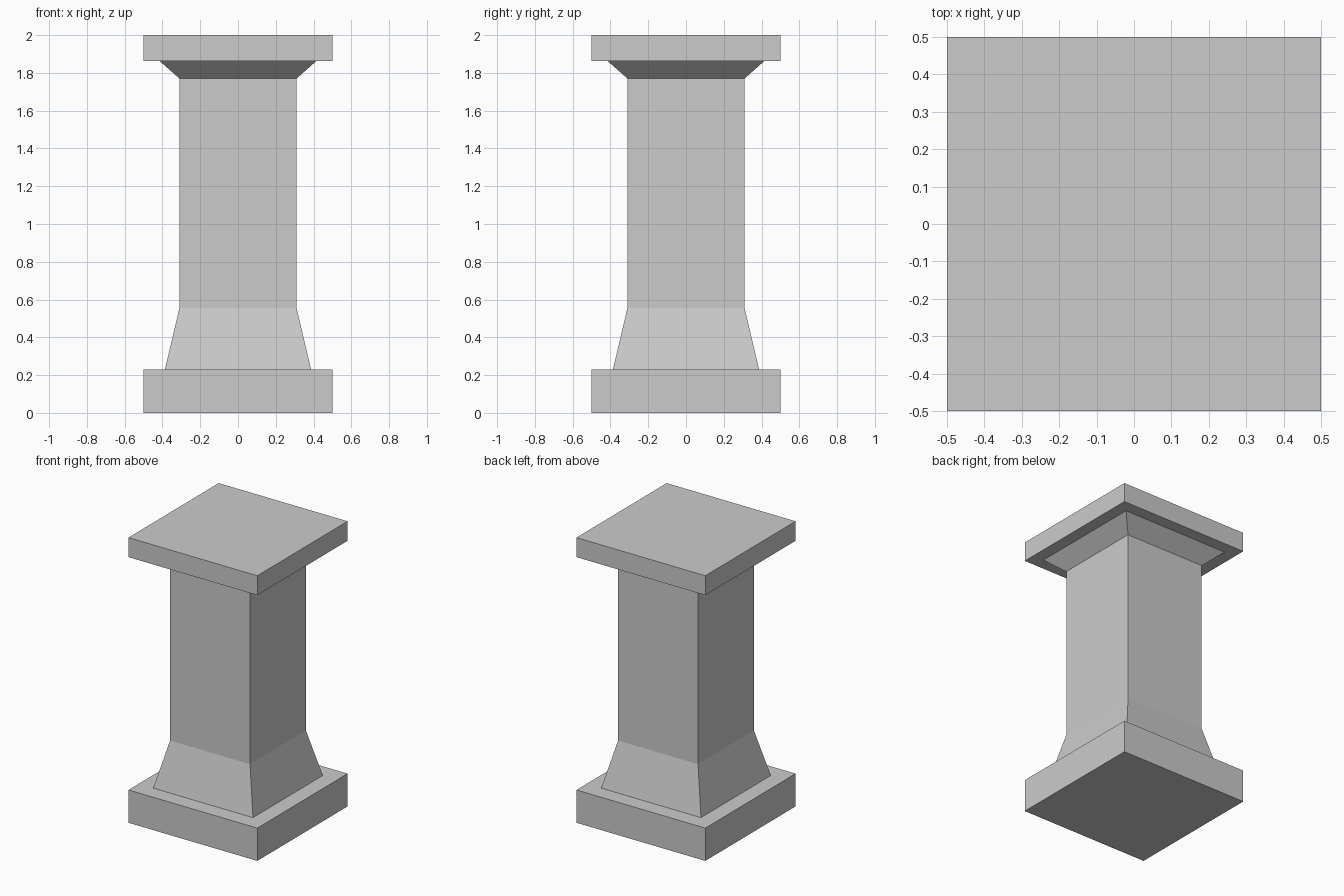
import bpy, bmesh

if "Cube" in bpy.data.objects:
    bpy.data.objects.remove(bpy.data.objects["Cube"])

# Square pedestal profile: (half width, height), bottom to top
PROFILE = [
    (0.50, 0.00), (0.50, 0.23),     # plinth
    (0.387, 0.23), (0.31, 0.555),   # flared foot
    (0.31, 1.77), (0.415, 1.863),   # shaft and flared neck
    (0.50, 1.863), (0.50, 2.00),    # top slab
]
CORNERS = [(-1, -1), (1, -1), (1, 1), (-1, 1)]

bm = bmesh.new()
rings = [[bm.verts.new((sx * w, sy * w, z)) for sx, sy in CORNERS]
         for w, z in PROFILE]

# Walls and ledges between neighbouring rings
for low, high in zip(rings, rings[1:]):
    for i in range(4):
        j = (i + 1) % 4
        bm.faces.new((low[i], low[j], high[j], high[i]))

# Bottom and top caps
bm.faces.new(rings[0][::-1])
bm.faces.new(rings[-1])
bmesh.ops.recalc_face_normals(bm, faces=bm.faces)

mesh = bpy.data.meshes.new("pedestal")
bm.to_mesh(mesh)
bm.free()
bpy.context.collection.objects.link(bpy.data.objects.new("pedestal", mesh))
